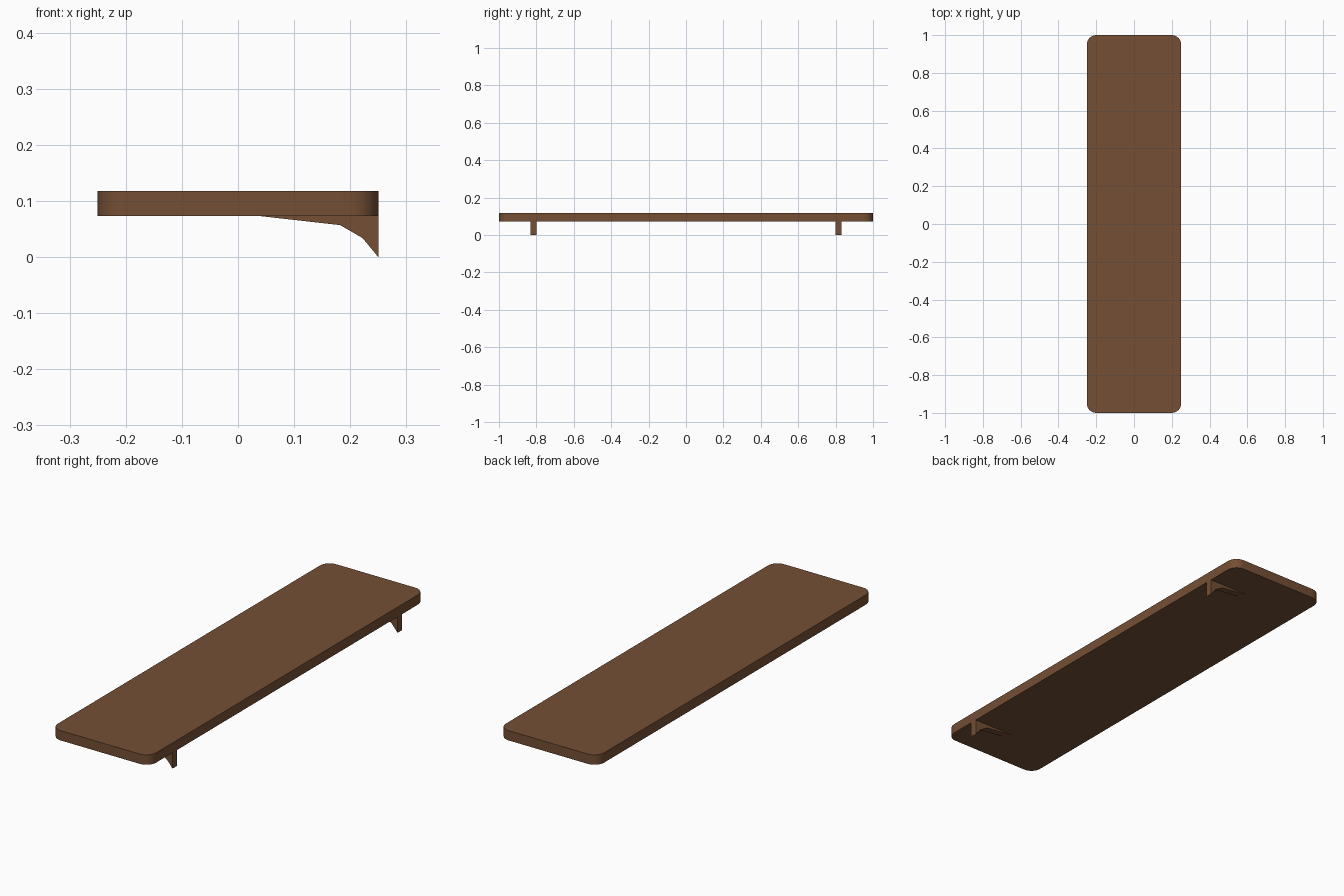
import bpy, bmesh, math

if "Cube" in bpy.data.objects:
    bpy.data.objects.remove(bpy.data.objects["Cube"])

wood = bpy.data.materials.new("brown wood")
wood.diffuse_color = (0.175, 0.078, 0.035, 1)
wood.use_nodes = True
wood.node_tree.nodes["Principled BSDF"].inputs["Base Color"].default_value = wood.diffuse_color


def extrude_outline(name, points, offset):
    """Make a solid by extruding a closed outline along the offset."""
    bm = bmesh.new()
    face = bm.faces.new([bm.verts.new(p) for p in points])
    moved = bmesh.ops.extrude_face_region(bm, geom=[face])["geom"]
    verts = [g for g in moved if isinstance(g, bmesh.types.BMVert)]
    bmesh.ops.translate(bm, vec=offset, verts=verts)
    bmesh.ops.recalc_face_normals(bm, faces=bm.faces)
    mesh = bpy.data.meshes.new(name)
    bm.to_mesh(mesh)
    bm.free()
    mesh.materials.append(wood)
    obj = bpy.data.objects.new(name, mesh)
    bpy.context.collection.objects.link(obj)
    return obj


# Shelf board with rounded corners
HALF_X, HALF_Y, BOTTOM, TOP, RADIUS, STEPS = 0.25, 1.0, 0.073, 0.118, 0.05, 8
outline = []
for i, (sx, sy) in enumerate([(1, 1), (-1, 1), (-1, -1), (1, -1)]):
    for k in range(STEPS + 1):
        a = math.pi / 2 * (i + k / STEPS)
        outline.append((sx * (HALF_X - RADIUS) + RADIUS * math.cos(a),
                        sy * (HALF_Y - RADIUS) + RADIUS * math.sin(a), BOTTOM))
board = extrude_outline("shelf_board", outline, (0, 0, TOP - BOTTOM))
bpy.ops.object.select_all(action='DESELECT')
board.select_set(True)
bpy.context.view_layer.objects.active = board
bpy.ops.object.shade_smooth_by_angle(angle=math.radians(30))

# Two tapered wall brackets under the back edge
PROFILE = [(0.25, 0), (0.25, BOTTOM), (0.04, BOTTOM), (0.182, 0.057), (0.222, 0.034)]
for name, y in (("left_bracket", -0.832), ("right_bracket", 0.80)):
    extrude_outline(name, [(x, y, z) for x, z in PROFILE], (0, 0.032, 0))
